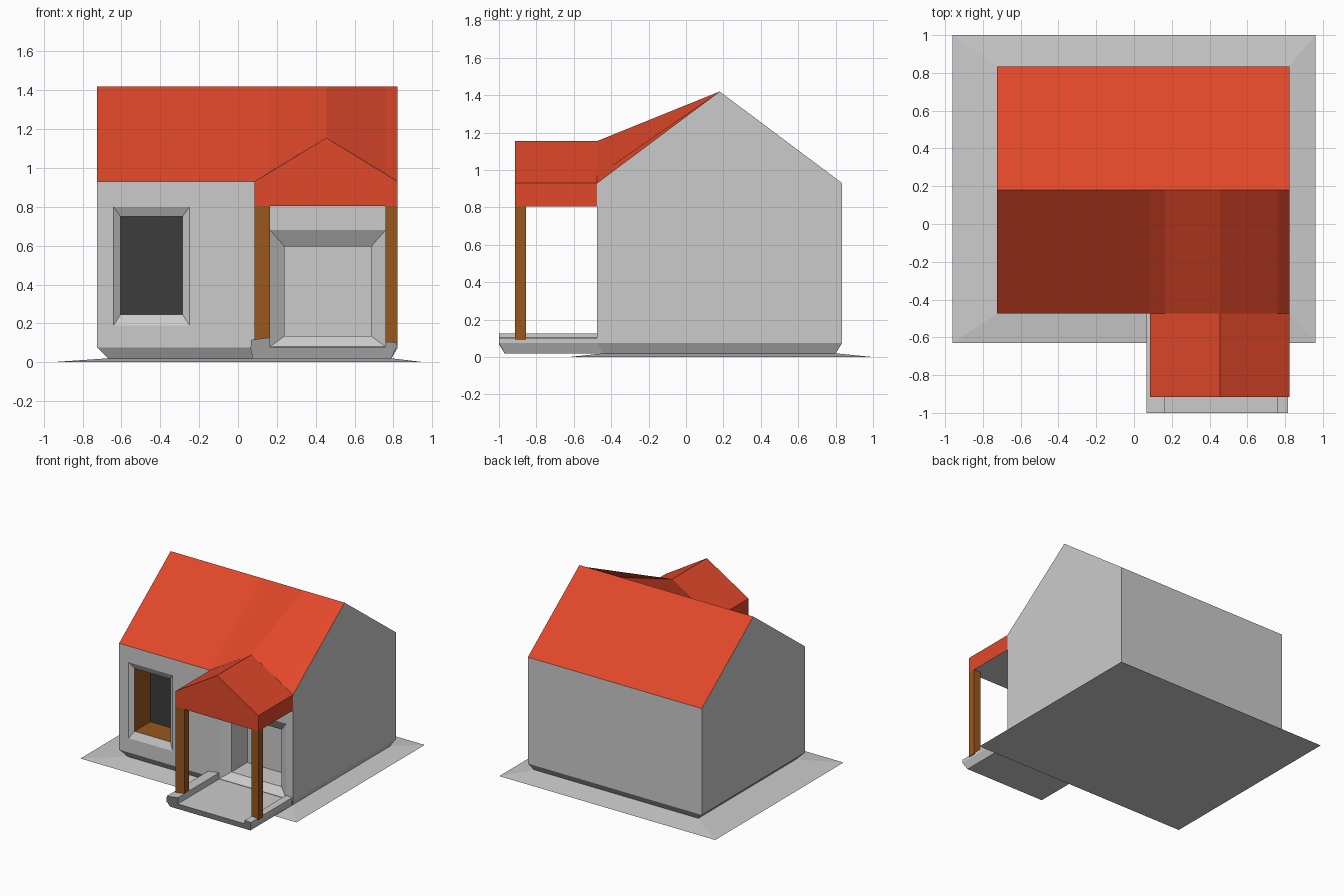
import bpy

if "Cube" in bpy.data.objects:
    bpy.data.objects.remove(bpy.data.objects["Cube"])


def material(name, rgb):
    m = bpy.data.materials.new(name)
    m.diffuse_color = (*rgb, 1)
    m.use_nodes = True
    m.node_tree.nodes["Principled BSDF"].inputs["Base Color"].default_value = m.diffuse_color
    return m


roof_mat = material("roof_red", (0.75, 0.064, 0.023))
wood_mat = material("wood", (0.32, 0.095, 0.013))
dark_mat = material("dark_glass", (0.045, 0.045, 0.045))
SLOTS = [None, roof_mat, wood_mat, dark_mat]


def mesh_object(name, verts, faces, mats=SLOTS, indices=None):
    me = bpy.data.meshes.new(name)
    me.from_pydata(verts, [], faces)
    for m in mats:
        me.materials.append(m)
    if indices:
        me.polygons.foreach_set("material_index", indices)
    ob = bpy.data.objects.new(name, me)
    bpy.context.collection.objects.link(ob)
    # consistent outward normals
    import bmesh
    bm = bmesh.new()
    bm.from_mesh(me)
    bmesh.ops.recalc_face_normals(bm, faces=bm.faces)
    bm.to_mesh(me)
    bm.free()
    return ob


def loft(rings):
    """Vertices and side faces joining equal-length rings."""
    n = len(rings[0])
    verts = [v for r in rings for v in r]
    faces = [(k * n + i, k * n + (i + 1) % n, (k + 1) * n + (i + 1) % n, (k + 1) * n + i)
             for k in range(len(rings) - 1) for i in range(n)]
    return verts, faces


def closed_loft(name, rings, mats=SLOTS, index=lambda i: 0):
    n = len(rings[0])
    verts, faces = loft(rings)
    faces += [tuple(range(n)), tuple(range(len(verts) - n, len(verts)))]
    return mesh_object(name, verts, faces, mats, [index(i) for i in range(len(faces))])


def rect(x0, x1, z0, z1, y):
    return [(x0, y, z0), (x1, y, z0), (x1, y, z1), (x0, y, z1)]


def flat_rect(x0, x1, y0, y1, z):
    return [(x0, y0, z), (x1, y0, z), (x1, y1, z), (x0, y1, z)]


# House: cross-sections along x, front eave lifted where it meets the porch gable
FRONT, BACK, RIDGE = -0.475, 0.835, 0.18
columns = [(-0.725, -0.67, 0.93), (0.085, 0.085, 0.93), (0.165, 0.165, 0.98),
           (0.455, 0.455, 1.155), (0.76, 0.76, 0.97), (0.822, 0.79, 0.93)]
rings = [[(x, FRONT, 0.075), (x, FRONT, eave), (x, RIDGE, 1.42), (x, BACK, 0.93),
          (x, BACK, 0.075), (base, 0.80, 0.02), (base, -0.44, 0.02)]
         for x, base, eave in columns]
verts, faces = loft(rings)
indices = [1 if i % 7 in (1, 2) else 0 for i in range(len(faces))]
for s in (0, len(verts) - 7):
    faces += [tuple(s + i for i in range(5)), (s, s + 4, s + 5, s + 6)]
    indices += [0, 0]
house = mesh_object("house", verts, faces, SLOTS, indices)


# Window and door recesses: bevelled surround, then a deep reveal
def recess(name, outer, inner, bevel, depth, reveal, back):
    cutter = closed_loft(name, [rect(*outer, FRONT - 0.05), rect(*outer, FRONT),
                                rect(*inner, FRONT + bevel), rect(*inner, FRONT + depth)],
                         index=lambda i: reveal if 8 <= i < 12 else back if i == 13 else 0)
    cutter.hide_render = True
    cutter.hide_set(True)
    mod = house.modifiers.new(name, 'BOOLEAN')
    mod.operation, mod.object, mod.solver = 'DIFFERENCE', cutter, 'EXACT'


recess("window_cutter", (-0.64, -0.25, 0.19, 0.80), (-0.605, -0.285, 0.245, 0.75),
       0.025, 0.225, 2, 3)
recess("door_cutter", (0.165, 0.76, 0.08, 0.68), (0.24, 0.685, 0.135, 0.595),
       0.05, 0.25, 0, 0)

# Sloping ground slab
closed_loft("ground_slab", [flat_rect(-0.96, 0.96, -0.63, 1.0, 0),
                            flat_rect(-0.67, 0.79, -0.44, 0.80, 0.02)])

# Porch floor with side curbs, tapered at the bottom front
profile = [(0.075, 0.02), (0.065, 0.07), (0.067, 0.115), (0.165, 0.127), (0.165, 0.077),
           (0.76, 0.077), (0.76, 0.105), (0.815, 0.102), (0.815, 0.075), (0.79, 0.02)]
closed_loft("porch_floor", [[(x, -0.97 if z < 0.03 else -1.0, z) for x, z in profile],
                            [(x, -0.44 if z < 0.03 else FRONT, z) for x, z in profile]])

# Porch gable roof with grey soffit
gable = [(0.085, 0.805), (0.822, 0.805), (0.822, 0.93), (0.455, 1.155), (0.085, 0.93)]
closed_loft("porch_roof", [[(x, y, z) for x, z in gable] for y in (-0.915, FRONT)],
            index=lambda i: 0 if i == 0 else 1)

# Porch posts
for side, x0, x1 in (("left", 0.085, 0.165), ("right", 0.76, 0.822)):
    closed_loft(side + "_post", [flat_rect(x0, x1, -0.915, -0.855, z) for z in (0.09, 0.805)],
                mats=[wood_mat])
